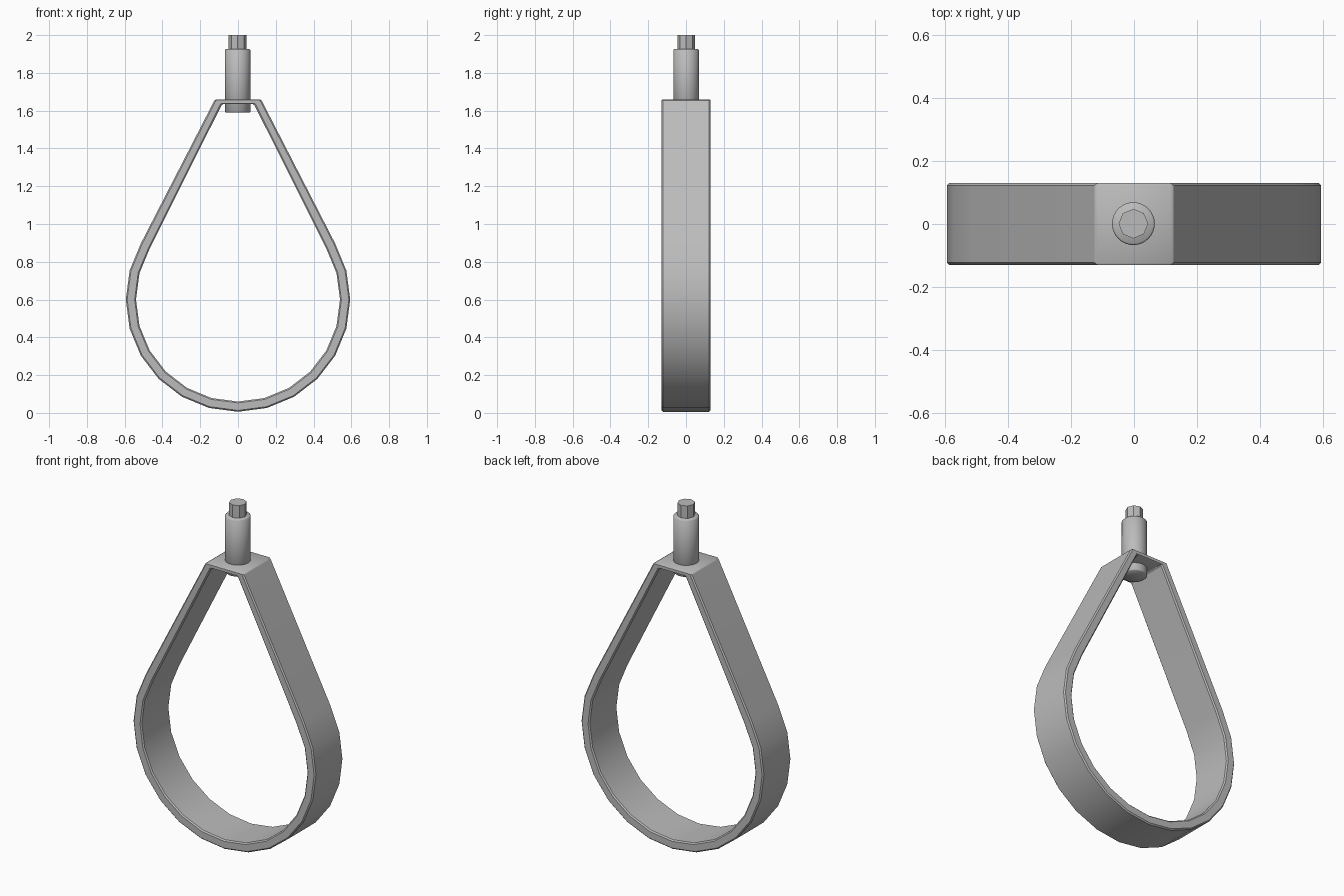
import bpy, bmesh
from math import sin, cos, radians

cube = bpy.data.objects.get("Cube")
if cube:
    bpy.data.objects.remove(cube, do_unlink=True)

steel = bpy.data.materials.new("galvanised_grey")
steel.use_nodes = True
COLOUR = (0.5, 0.5, 0.5, 1)
steel.diffuse_color = COLOUR
steel.node_tree.nodes["Principled BSDF"].inputs["Base Color"].default_value = COLOUR


def finish(bm, name, bevel=0, smooth=35):
    """Turn a bmesh into a shaded object with softened edges."""
    bmesh.ops.recalc_face_normals(bm, faces=bm.faces)
    mesh = bpy.data.meshes.new(name)
    bm.to_mesh(mesh)
    bm.free()
    mesh.materials.append(steel)
    obj = bpy.data.objects.new(name, mesh)
    bpy.context.collection.objects.link(obj)
    bpy.ops.object.select_all(action="DESELECT")
    obj.select_set(True)
    bpy.context.view_layer.objects.active = obj
    if bevel:
        mod = obj.modifiers.new("soft_edges", "BEVEL")
        mod.width = bevel
        mod.segments = 1
        mod.limit_method = "ANGLE"
        mod.angle_limit = radians(50)
        bpy.ops.object.modifier_apply(modifier=mod.name)
    bpy.ops.object.shade_smooth_by_angle(angle=radians(smooth))
    return obj


def teardrop(radius, top_x, top_z):
    """Closed loop: arc round the bottom, straight sides to a flat top."""
    arc = [(radius * sin(radians(a)), 0.6 - radius * cos(radians(a)))
           for a in range(-120, 121, 15)]
    return arc + [(top_x, top_z), (-top_x, top_z)]


# Strap: outer and inner loops bridged at the front and back
outer = teardrop(0.594, 0.122, 1.66)
inner = teardrop(0.54, 0.084, 1.635)
bm = bmesh.new()
rings = [[bm.verts.new((x, y, z)) for x, z in loop]
         for loop, y in ((outer, -0.13), (outer, 0.13), (inner, 0.13), (inner, -0.13))]
for k in range(4):
    a, b = rings[k], rings[(k + 1) % 4]
    for i in range(len(a)):
        j = (i + 1) % len(a)
        bm.faces.new((a[i], a[j], b[j], b[i]))
finish(bm, "teardrop_strap", 0.007, 30)


def cylinder(name, radius, low, high, sides, bevel, smooth):
    """Upright cylinder between two heights."""
    bm = bmesh.new()
    bmesh.ops.create_cone(bm, cap_ends=True, segments=sides, radius1=radius,
                          radius2=radius, depth=high - low)
    bmesh.ops.translate(bm, verts=bm.verts, vec=(-0.002, 0.001, (low + high) / 2))
    return finish(bm, name, bevel, smooth)


# Swivel sleeve through the strap and faceted rod end
cylinder("swivel_sleeve", 0.068, 1.59, 1.926, 32, 0.005, 50)
cylinder("threaded_rod_end", 0.047, 1.85, 2.0, 8, 0, 20)
